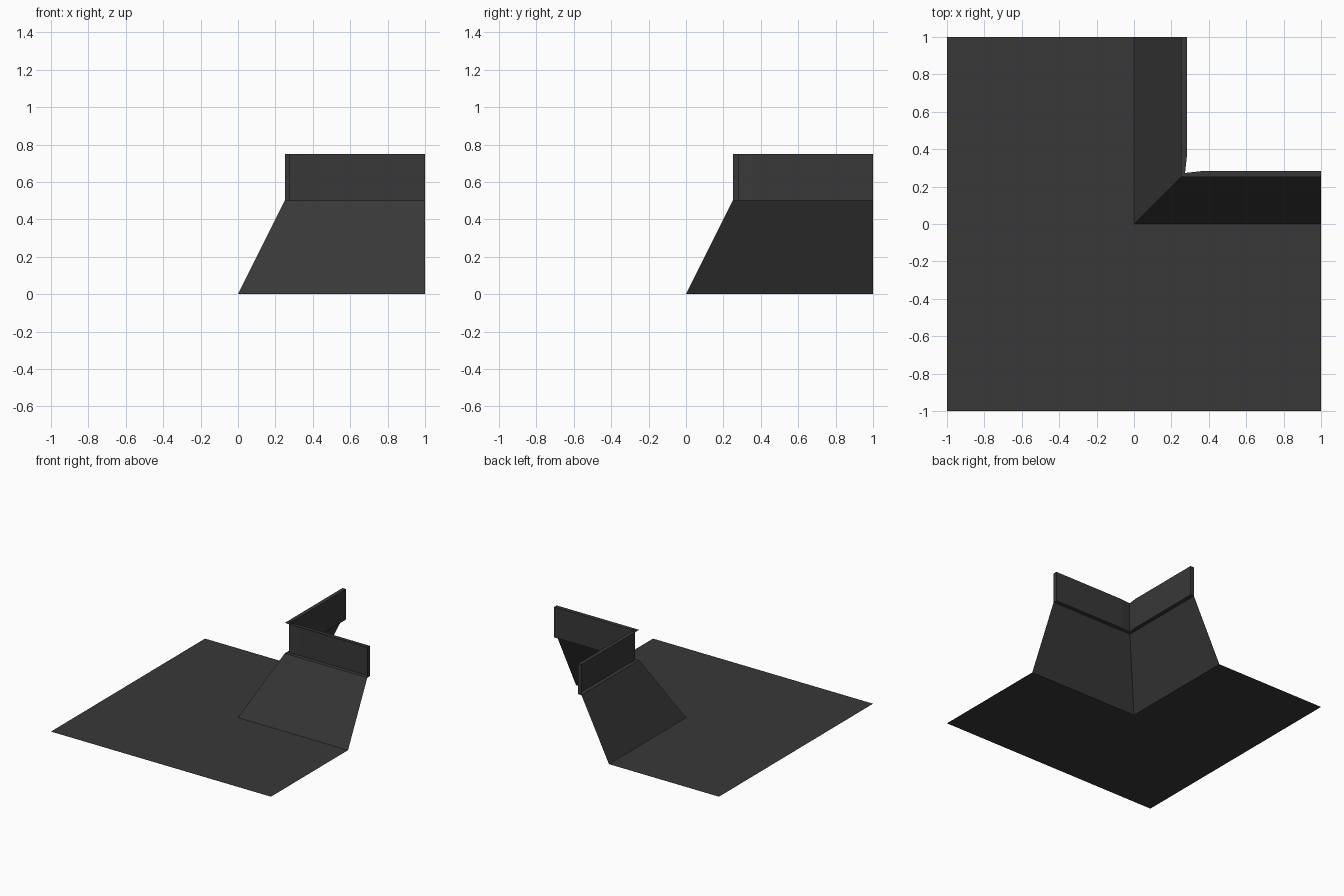
import bpy

if "Cube" in bpy.data.objects:
    bpy.data.objects.remove(bpy.data.objects["Cube"])

# One dark grey for everything
grey = bpy.data.materials.new("dark_grey")
grey.diffuse_color = (0.04, 0.04, 0.04, 1)
grey.use_nodes = True
grey.node_tree.nodes["Principled BSDF"].inputs["Base Color"].default_value = grey.diffuse_color


def make(name, verts, faces):
    me = bpy.data.meshes.new(name)
    me.from_pydata(verts, [], faces)
    me.materials.append(grey)
    ob = bpy.data.objects.new(name, me)
    bpy.context.collection.objects.link(ob)


def path(d):
    """L-shaped path at offset d behind the corner, as (x, y) points."""
    return [(d, 1), (d, d), (1, d)]


def strip(name, rows, caps=()):
    """Quads between successive rows of points, plus end caps."""
    n = len(rows[0])
    verts = [p for r in rows for p in r]
    faces = [(r * n + i, r * n + i + 1, (r + 1) * n + i + 1, (r + 1) * n + i)
             for r in range(len(rows) - 1) for i in range(n - 1)]
    for i in caps:
        col = [r * n + i for r in range(len(rows))]
        faces.append(col if i == 0 else col[::-1])
    make(name, verts, faces)


def at(points, z):
    return [(x, y, z) for x, y in points]


# Flat L-shaped floor
make("floor", [(-1, -1, 0), (0, -1, 0), (1, -1, 0), (1, 0, 0), (0, 0, 0),
               (0, 1, 0), (-1, 1, 0), (-1, 0, 0)],
     [(0, 1, 4, 7), (1, 2, 3, 4), (7, 4, 5, 6)])

# Sloped bank wrapping the corner
strip("sloped_bank", [at(path(0), 0), at(path(0.25), 0.5)])

# Recessed parapet: ledge, set-back face, top lip and closed ends
k, d, c = 0.36, 0.2825, 0.273
front = [(0.25, 1), (0.25, k), (0.25, 0.25), (k, 0.25), (1, 0.25)]
back = [(d, 1), (d, k), (c, c), (k, d), (1, d)]
strip("parapet", [at(front, 0.5), at(back, 0.5), at(back, 0.75), at(front, 0.75)],
      caps=(0, 4))
